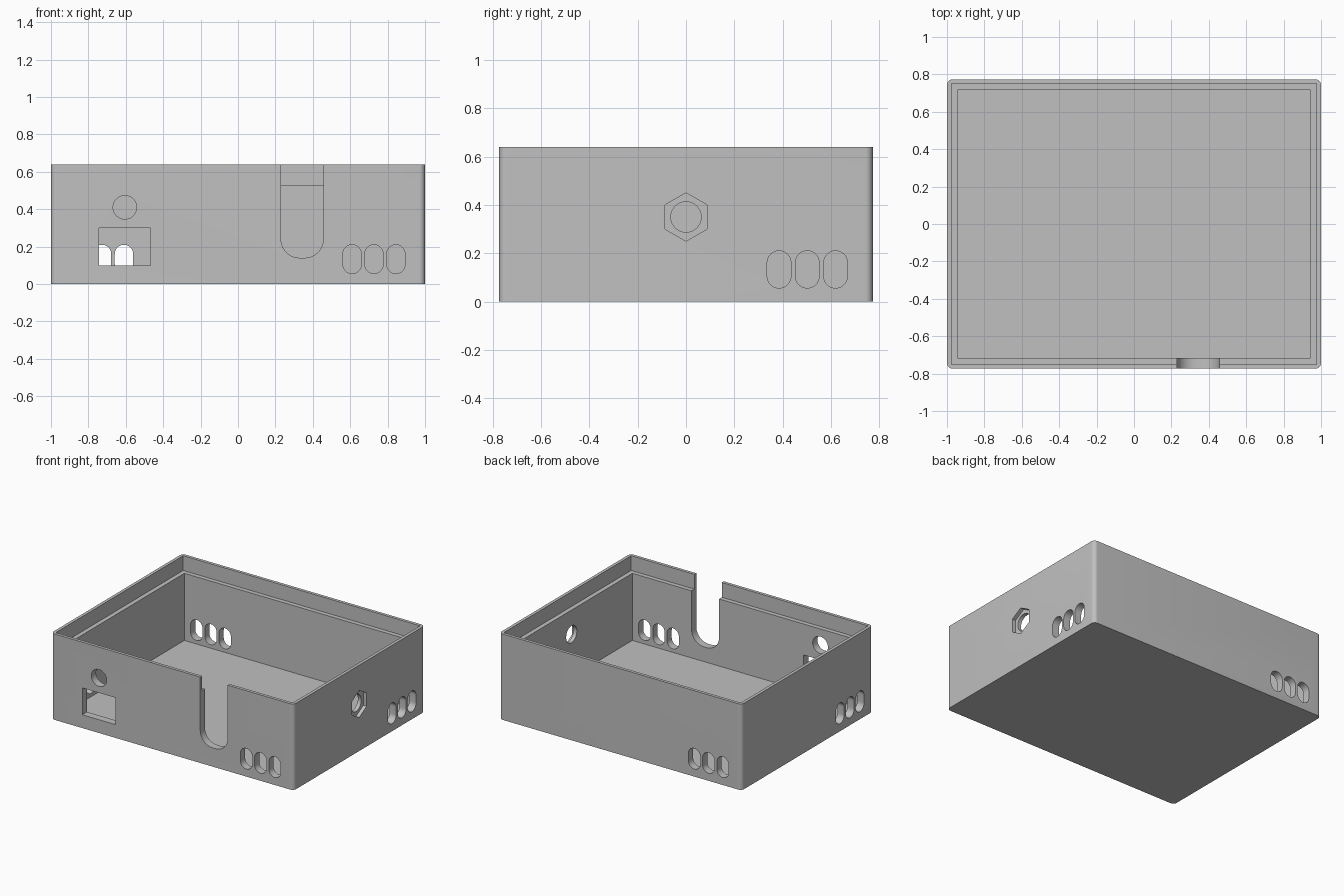
import bpy
import bmesh
from math import cos, sin, pi, radians

if "Cube" in bpy.data.objects:
    bpy.data.objects.remove(bpy.data.objects["Cube"], do_unlink=True)

HX, HY, H = 1.0, 0.773, 0.64        # half length, half width, height
WALL, LIP, FLOOR, LEDGE = 0.056, 0.023, 0.03, 0.53

grey = bpy.data.materials.new("plain grey")
grey.use_nodes = True
colour = (0.53, 0.53, 0.53, 1)
grey.diffuse_color = colour
grey.node_tree.nodes["Principled BSDF"].inputs["Base Color"].default_value = colour


def rounded(cx, cy, hw, hh, r, steps=10):
    """Rounded rectangle outline; r = hw = hh gives a circle."""
    pts = []
    for i, (sx, sy) in enumerate([(1, 1), (-1, 1), (-1, -1), (1, -1)]):
        for k in range(steps + 1):
            a = pi / 2 * (i + k / steps)
            pts.append((cx + sx * (hw - r) + r * cos(a), cy + sy * (hh - r) + r * sin(a)))
    return pts


def box(cx, cy, hw, hh):
    return [(cx + sx * hw, cy + sy * hh) for sx, sy in [(1, 1), (-1, 1), (-1, -1), (1, -1)]]


def prism(name, outline, axis, start, end):
    """Extrude an outline along x, y or z from start to end."""
    place = {"x": lambda u, v, d: (d, u, v),
             "y": lambda u, v, d: (u, d, v),
             "z": lambda u, v, d: (u, v, d)}[axis]
    bm = bmesh.new()
    low = [bm.verts.new(place(u, v, start)) for u, v in outline]
    high = [bm.verts.new(place(u, v, end)) for u, v in outline]
    bm.faces.new(low)
    bm.faces.new(high)
    for i in range(len(low)):
        j = (i + 1) % len(low)
        bm.faces.new((low[i], low[j], high[j], high[i]))
    bmesh.ops.remove_doubles(bm, verts=bm.verts, dist=1e-5)
    bmesh.ops.recalc_face_normals(bm, faces=bm.faces)
    mesh = bpy.data.meshes.new(name)
    bm.to_mesh(mesh)
    bm.free()
    ob = bpy.data.objects.new(name, mesh)
    bpy.context.collection.objects.link(ob)
    return ob


case = prism("enclosure_base", rounded(0, 0, HX, HY, 0.03, 8), "z", 0, H)
case.data.materials.append(grey)

# Interior pocket and stepped lid seat
cutters = [
    prism("pocket", box(0, 0, HX - WALL, HY - WALL), "z", FLOOR, H + 0.1),
    prism("lid_seat", box(0, 0, HX - LIP, HY - LIP), "z", LEDGE, H + 0.2),
]

# Front wall: round hole, rectangular port and open cable slot
f0, f1 = -HY - 0.1, -HY + 0.1
cutters += [
    prism("round_hole", rounded(-0.605, 0.41, 0.063, 0.063, 0.063), "y", f0, f1),
    prism("port", box(-0.605, 0.199, 0.137, 0.1), "y", f0, f1),
    prism("cable_slot", rounded(0.343, 0.54, 0.113, 0.4, 0.1), "y", f0, f1),
]

# Right wall: round hole with hexagonal nut recess
hexagon = [(0.1 * sin(i * pi / 3), 0.35 + 0.1 * cos(i * pi / 3)) for i in range(6)]
cutters += [
    prism("bolt_hole", rounded(0, 0.35, 0.063, 0.063, 0.063), "x", HX - 0.1, HX + 0.2),
    prism("nut_recess", hexagon, "x", HX - 0.028, HX + 0.1),
]

# Three vents on each wall, repeated by a half turn
for side in (1, -1):
    for i in range(3):
        for axis, first, wall in (("y", 0.61, -HY), ("x", 0.385, HX)):
            outline = rounded(side * (first + 0.117 * i), 0.133, 0.049, 0.077, 0.049)
            mid = side * wall
            cutters.append(prism("vent", outline, axis, mid - 0.1, mid + 0.1))

# Cut everything and keep the resulting mesh
for c in cutters:
    c.hide_render = True
    m = case.modifiers.new(c.name, "BOOLEAN")
    m.operation = "DIFFERENCE"
    m.solver = "EXACT"
    m.object = c
bpy.context.view_layer.update()
graph = bpy.context.evaluated_depsgraph_get()
final = bpy.data.meshes.new_from_object(case.evaluated_get(graph))
case.modifiers.clear()
case.data = final
for c in cutters:
    bpy.data.objects.remove(c, do_unlink=True)
final.materials.clear()
final.materials.append(grey)
for p in final.polygons:
    p.material_index = 0

bpy.ops.object.select_all(action="DESELECT")
case.select_set(True)
bpy.context.view_layer.objects.active = case
bpy.ops.object.shade_smooth_by_angle(angle=radians(30))
